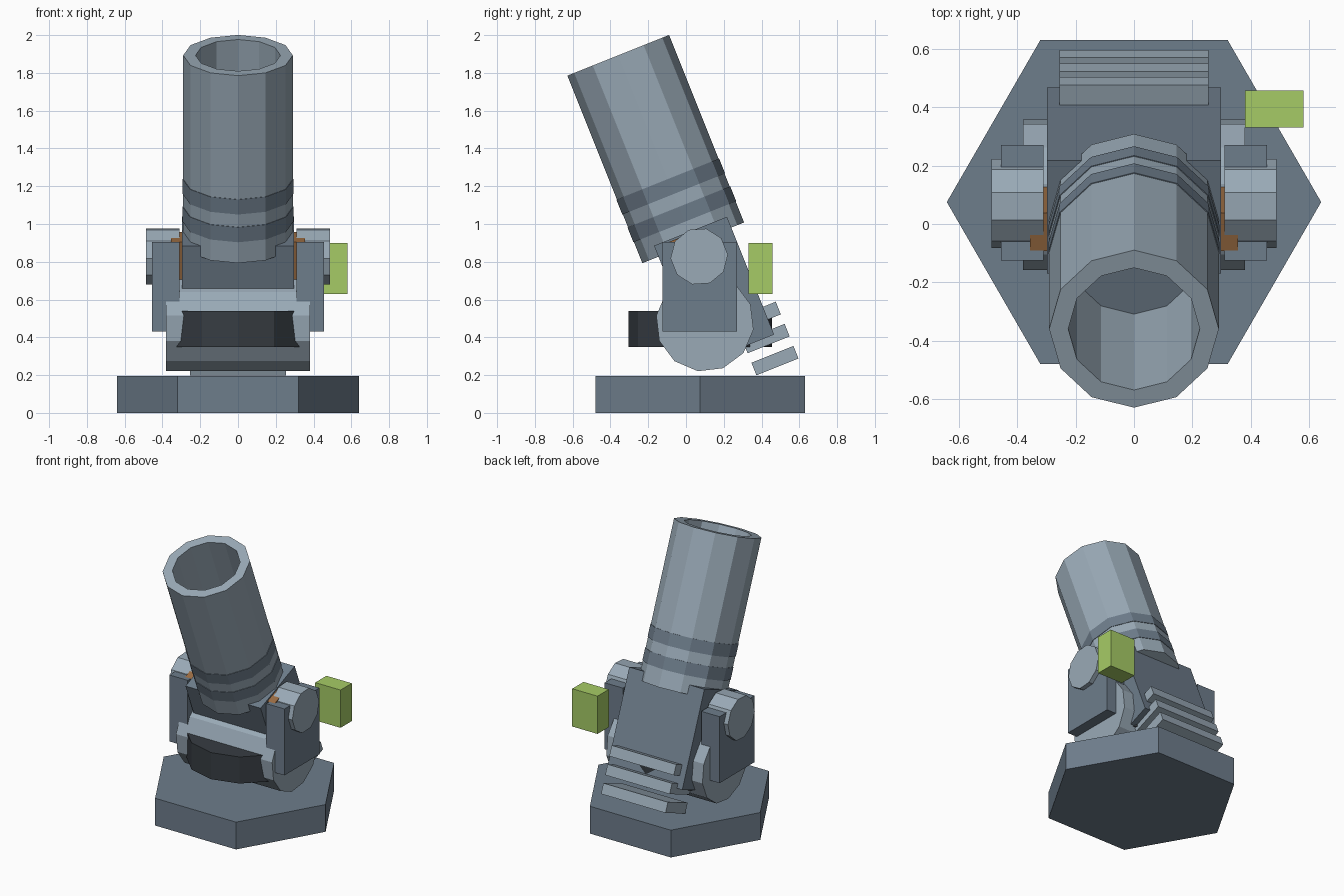
import bpy, bmesh
from math import radians, cos, sin, pi
from mathutils import Matrix, Vector

if "Cube" in bpy.data.objects:
    bpy.data.objects.remove(bpy.data.objects["Cube"])

TILT = Matrix.Rotation(radians(21.8), 4, 'X')      # barrel frame: x, thickness, length
ALONG_X = Matrix(((0, 0, 1, 0), (1, 0, 0, 0), (0, 1, 0, 0), (0, 0, 0, 1)))


def material(name, rgb):
    m = bpy.data.materials.new(name)
    m.diffuse_color = (*rgb, 1)
    m.use_nodes = True
    m.node_tree.nodes["Principled BSDF"].inputs["Base Color"].default_value = m.diffuse_color
    return m


def finish(name, bm, matrix, mat):
    bmesh.ops.transform(bm, matrix=matrix, verts=bm.verts)
    bmesh.ops.recalc_face_normals(bm, faces=bm.faces)
    mesh = bpy.data.meshes.new(name)
    bm.to_mesh(mesh)
    bm.free()
    ob = bpy.data.objects.new(name, mesh)
    bpy.context.collection.objects.link(ob)
    mesh.materials.append(mat)
    return ob


def lathe(name, profile, sides, matrix, mat, phase=0):
    """Turn (radius, height) points around local z, capping both ends."""
    bm = bmesh.new()
    rings = []
    for r, h in profile:
        angles = [radians(phase) + 2 * pi * i / sides for i in range(sides)]
        rings.append([bm.verts.new((r * cos(a), r * sin(a), h)) for a in angles])
    for a, b in zip(rings, rings[1:]):
        for i in range(sides):
            j = (i + 1) % sides
            bm.faces.new((a[i], a[j], b[j], b[i]))
    bm.faces.new(rings[0])
    bm.faces.new(rings[-1])
    return finish(name, bm, matrix, mat)


def box(name, lo, hi, matrix, mat):
    lo, hi = Vector(lo), Vector(hi)
    bm = bmesh.new()
    bmesh.ops.create_cube(bm, size=1)
    for v in bm.verts:
        v.co = (lo + hi) / 2 + v.co * (hi - lo)
    return finish(name, bm, matrix, mat)


light_steel = material("light_steel", (0.32, 0.40, 0.47))
slate = material("slate", (0.155, 0.205, 0.26))
black_steel = material("black_steel", (0.038, 0.046, 0.055))
orange = material("orange", (0.33, 0.15, 0.055))
green = material("green", (0.38, 0.60, 0.133))

# Hexagonal base and turntable drum
CENTRE = Matrix.Translation((0, 0.075, 0))
lathe("base", [(0.64, 0), (0.64, 0.195)], 6, CENTRE, slate)
lathe("turntable", [(0.38, 0.35), (0.38, 0.54)], 12, CENTRE, black_steel)

# Horizontal cradle drum
lathe("cradle", [(0.26, -0.38), (0.26, 0.38)], 12,
      Matrix.Translation((0, 0.1, 0.478)) @ ALONG_X, light_steel, 21.8)

# Tilted breech block with cooling slats on its back
box("breech", (-0.297, 0.172, 0.212), (0.297, 0.587, 0.884), TILT, slate)
for i in range(3):
    w = 0.046 + 0.126 * i
    box("slat", (-0.255, 0.42, w), (0.255, 0.66, w + 0.072), TILT, light_steel)

# Barrel with a deep bore, dark bore floor and dark bands near the breech
BARREL = TILT @ Matrix.Translation((0, 0.37, 0))
lathe("barrel", [(0.29, 0.822), (0.29, 1.891), (0.225, 1.891), (0.225, 1.19)],
      12, BARREL, light_steel)
lathe("bore_floor", [(0.224, 1.18), (0.224, 1.195)], 12, BARREL, slate)
for w in (0.942, 1.1):
    lathe("barrel_band", [(0.293, w), (0.293, w + 0.085)], 12, BARREL, slate)

# Side plates, trunnions and orange bearing pads
for s in (-1, 1):
    box("side_plate", (min(s * 0.31, s * 0.455), -0.125, 0.43),
        (max(s * 0.31, s * 0.455), 0.27, 0.905), Matrix(), slate)
    lathe("trunnion", [(0.152, s * 0.31), (0.152, s * 0.487)], 10,
          Matrix.Translation((0, 0.07, 0.828)) @ ALONG_X, light_steel, 3.8)
    box("bearing_pad", (min(s * 0.29, s * 0.355), 0.25, 0.58),
        (max(s * 0.29, s * 0.355), 0.39, 0.874), TILT, orange)

# Green ammunition box on the right
box("ammo_box", (0.38, 0.33, 0.63), (0.58, 0.457, 0.90), Matrix(), green)
